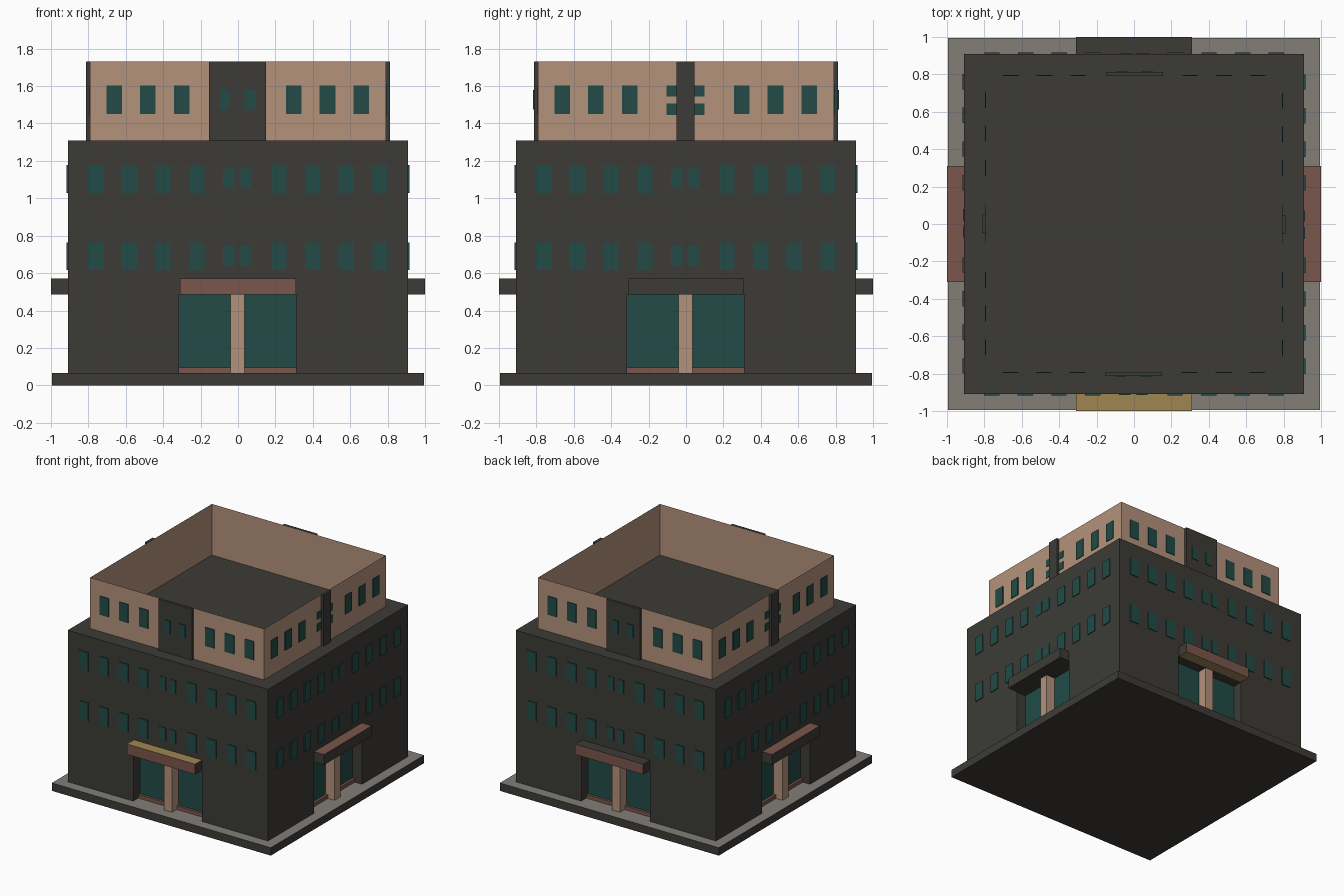
import bpy, bmesh, math
from mathutils import Matrix, Vector

if "Cube" in bpy.data.objects:
    bpy.data.objects.remove(bpy.data.objects["Cube"])


def material(name, r, g, b):
    m = bpy.data.materials.new(name)
    lin = [((c / 255 + 0.055) / 1.055) ** 2.4 for c in (r, g, b)]
    m.diffuse_color = (*lin, 1)
    m.use_nodes = True
    m.node_tree.nodes["Principled BSDF"].inputs["Base Color"].default_value = m.diffuse_color
    return m


DARK = material("dark stone", 60, 59, 54)
TAN = material("tan plaster", 180, 146, 123)
TEAL = material("teal glass", 34, 75, 71)
RED = material("terracotta", 122, 86, 76)
OCHRE = material("ochre", 160, 134, 82)
GREY = material("grey paving", 130, 126, 119)

W, P = 0.91, 0.79          # half widths of the main block and the upper storey


def add_box(bm, u, d, z, side=0):
    """Box given by ranges: along wall, outward distance, height; side 0 = front."""
    rot = Matrix.Rotation(side * math.pi / 2, 3, 'Z')
    size = Vector((u[1] - u[0], d[1] - d[0], z[1] - z[0]))
    mid = Vector(((u[0] + u[1]) / 2, -(d[0] + d[1]) / 2, (z[0] + z[1]) / 2))
    vs = bmesh.ops.create_cube(bm, size=1)["verts"]
    for v in vs:
        v.co = rot @ (mid + Vector([v.co[i] * size[i] for i in range(3)]))


def finish(name, bm, *mats, rule=None):
    bmesh.ops.recalc_face_normals(bm, faces=bm.faces)
    if rule:
        for f in bm.faces:
            f.material_index = rule(f.normal)
    me = bpy.data.meshes.new(name)
    bm.to_mesh(me)
    bm.free()
    for m in mats:
        me.materials.append(m)
    ob = bpy.data.objects.new(name, me)
    bpy.context.collection.objects.link(ob)
    return ob


def boxes(name, items, *mats, rule=None):
    bm = bmesh.new()
    for it in items:
        add_box(bm, *it)
    return finish(name, bm, *mats, rule=rule)


ALL = range(4)

# paved plinth: grey on top, dark elsewhere
boxes("plinth", [((-.995, .995), (-.995, .995), (0, .065))], DARK, GREY,
      rule=lambda n: int(n.z > .5))

# main block with a doorway recess cut in each side
body = boxes("main_block", [((-W, W), (-W, W), (.065, 1.31))], DARK)
cutter = boxes("doorway_cutter",
               [((-.315, .31), (W - .09, W + .1), (.0, .485), k) for k in ALL], DARK)
cutter.hide_render = True
mod = body.modifiers.new("doorways", 'BOOLEAN')
mod.operation, mod.solver, mod.object = 'DIFFERENCE', 'EXACT', cutter
bpy.context.view_layer.objects.active = body
bpy.ops.object.modifier_apply(modifier=mod.name)
bpy.data.objects.remove(cutter)

# door glass, sills and centre posts
boxes("door_glass", [((-.315, .31), (W - .095, W - .085), (.065, .485), k) for k in ALL], TEAL)
boxes("door_sills", [((-.315, .31), (W - .085, W - .065), (.065, .095), k) for k in ALL], RED)
boxes("door_posts", [((-.04, .035), (W - .085, W - .005), (.065, .485), k) for k in ALL], TAN)

# canopies: ochre top and red face at front and back, red top only at the sides
canopy = ((-.31, .31), (W, 1.0), (.485, .57))
boxes("front_back_canopies", [(*canopy, k) for k in (0, 2)], DARK, RED, OCHRE,
      rule=lambda n: 2 if n.z > .5 else int(abs(n.y) > .5))
boxes("side_canopies", [(*canopy, k) for k in (1, 3)], DARK, RED,
      rule=lambda n: int(n.z > .5))

# upper storey: open ring of paper-thin walls
bm = bmesh.new()
add_box(bm, (-P, P), (-P, P), (1.31, 1.73))
bmesh.ops.recalc_face_normals(bm, faces=bm.faces)
bmesh.ops.delete(bm, geom=[f for f in bm.faces if abs(f.normal.z) > .5], context='FACES_ONLY')
finish("upper_walls", bm, TAN)

# dark centre panels, wide at front and back, narrow at the sides
boxes("upper_panels",
      [((-.155, .15), (P + .001, P + .022), (1.31, 1.73), k) for k in (0, 2)] +
      [((-.05, .045), (P + .001, P + .022), (1.31, 1.73), k) for k in (1, 3)], DARK)

# windows of the main block: large ones plus a small middle pair on each floor
wins = []
for k in ALL:
    for z in (.69, 1.103):
        for c in (.22, .40, .58, .76):
            for s in (-1, 1):
                wins.append(((s * c - .042, s * c + .04), (W, W + .007), (z - .074, z + .074), k))
        for u in ((-.08, -.018), (.013, .072)):
            wins.append((u, (W, W + .004), (z - .052, z + .055), k))
boxes("main_windows", wins, TEAL)

# windows of the upper storey
wins = []
for k in ALL:
    for c in (.30, .48, .66):
        for s in (-1, 1):
            wins.append(((s * c - .043, s * c + .04), (P + .001, P + .007), (1.45, 1.603), k))
    if k % 2 == 0:
        for u in ((-.1, -.045), (.035, .093)):
            wins.append((u, (P + .022, P + .028), (1.475, 1.58), k))
    else:
        for u in ((-.104, -.05), (.045, .1)):
            for z in ((1.445, 1.508), (1.545, 1.603)):
                wins.append((u, (P + .001, P + .005), z, k))
boxes("upper_windows", wins, TEAL)
